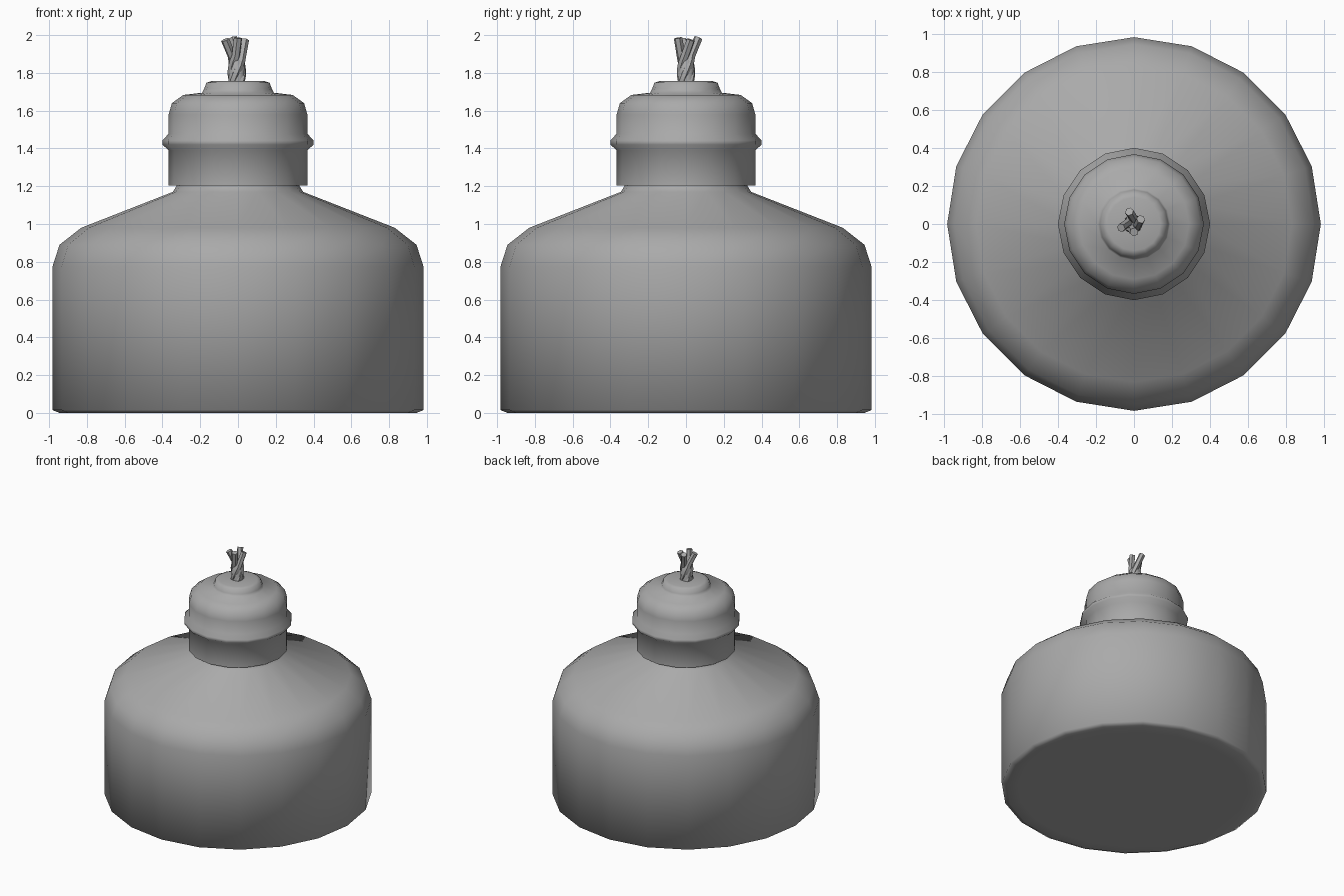
import bpy, bmesh, math

if "Cube" in bpy.data.objects:
    bpy.data.objects.remove(bpy.data.objects["Cube"])

grey = bpy.data.materials.new("dark_grey")
grey.diffuse_color = (0.40, 0.40, 0.40, 1)
grey.use_nodes = True
grey.node_tree.nodes["Principled BSDF"].inputs["Base Color"].default_value = grey.diffuse_color

def finish(ob, angle):
    """Assign the grey and smooth edges below the angle."""
    ob.data.materials.clear()
    ob.data.materials.append(grey)
    bpy.ops.object.select_all(action='DESELECT')
    ob.select_set(True)
    bpy.context.view_layer.objects.active = ob
    bpy.ops.object.shade_smooth_by_angle(angle=math.radians(angle))

def lathe(name, profile, sides, angle, x=0):
    """Revolve (radius, z) points around z; radius 0 closes to a pole."""
    bm = bmesh.new()
    rings = []
    for r, z in profile:
        if r == 0:
            rings.append([bm.verts.new((x, 0, z))] * sides)
        else:
            rings.append([bm.verts.new((x + r * math.cos(2 * math.pi * i / sides),
                                        r * math.sin(2 * math.pi * i / sides), z))
                          for i in range(sides)])
    for a, b in zip(rings, rings[1:]):
        for i in range(sides):
            j = (i + 1) % sides
            bm.faces.new(list(dict.fromkeys((a[i], a[j], b[j], b[i]))))
    bmesh.ops.recalc_face_normals(bm, faces=bm.faces)
    me = bpy.data.meshes.new(name)
    bm.to_mesh(me)
    bm.free()
    ob = bpy.data.objects.new(name, me)
    bpy.context.collection.objects.link(ob)
    finish(ob, angle)

# Bottle body with sloped shoulder and a closed neck under the cap
lathe("bottle_body", [(0, 0), (0.85, 0), (0.945, 0), (0.982, 0.015), (0.982, 0.775),
                      (0.945, 0.89), (0.83, 0.98), (0.345, 1.17),
                      (0.32, 1.21), (0.32, 1.30), (0, 1.30)], 20, 75)

# Burner collar with raised rim, domed top and blended wick holder
lathe("burner_cap", [(0.32, 1.207), (0.367, 1.205), (0.367, 1.39), (0.40, 1.42),
                     (0.40, 1.443), (0.368, 1.477), (0.367, 1.58), (0.35, 1.64),
                     (0.29, 1.683), (0.19, 1.695), (0.18, 1.715), (0.167, 1.748),
                     (0.14, 1.757), (0, 1.757)], 16, 80)

# Tightly wound wick core
lathe("wick_core", [(0.044, 1.74), (0.044, 1.86), (0.025, 1.89), (0, 1.89)], 10, 50, -0.006)

# Twisted wick strands: wound around the core, then fraying to loose tips
tips = [(0.036, 0.025, 1.975), (-0.025, 0.065, 1.985),
        (-0.068, -0.02, 1.975), (0.0, -0.042, 1.985)]
for k, tip in enumerate(tips):
    pts = []
    for s in range(7):
        a = k * math.pi / 2 - 2.6 + s * 0.4
        pts.append((-0.006 + 0.027 * math.cos(a), 0.027 * math.sin(a), 1.74 + s * 0.025))
    pts.append(tip)
    cu = bpy.data.curves.new(f"wick_strand_{k + 1}", 'CURVE')
    cu.dimensions = '3D'
    cu.bevel_depth = 0.023
    cu.bevel_resolution = 1
    cu.use_fill_caps = True
    sp = cu.splines.new('POLY')
    sp.points.add(len(pts) - 1)
    for p, c in zip(sp.points, pts):
        p.co = (*c, 1)
    ob = bpy.data.objects.new(cu.name, cu)
    bpy.context.collection.objects.link(ob)
    bpy.ops.object.select_all(action='DESELECT')
    ob.select_set(True)
    bpy.context.view_layer.objects.active = ob
    bpy.ops.object.convert(target='MESH')
    finish(bpy.context.object, 50)
